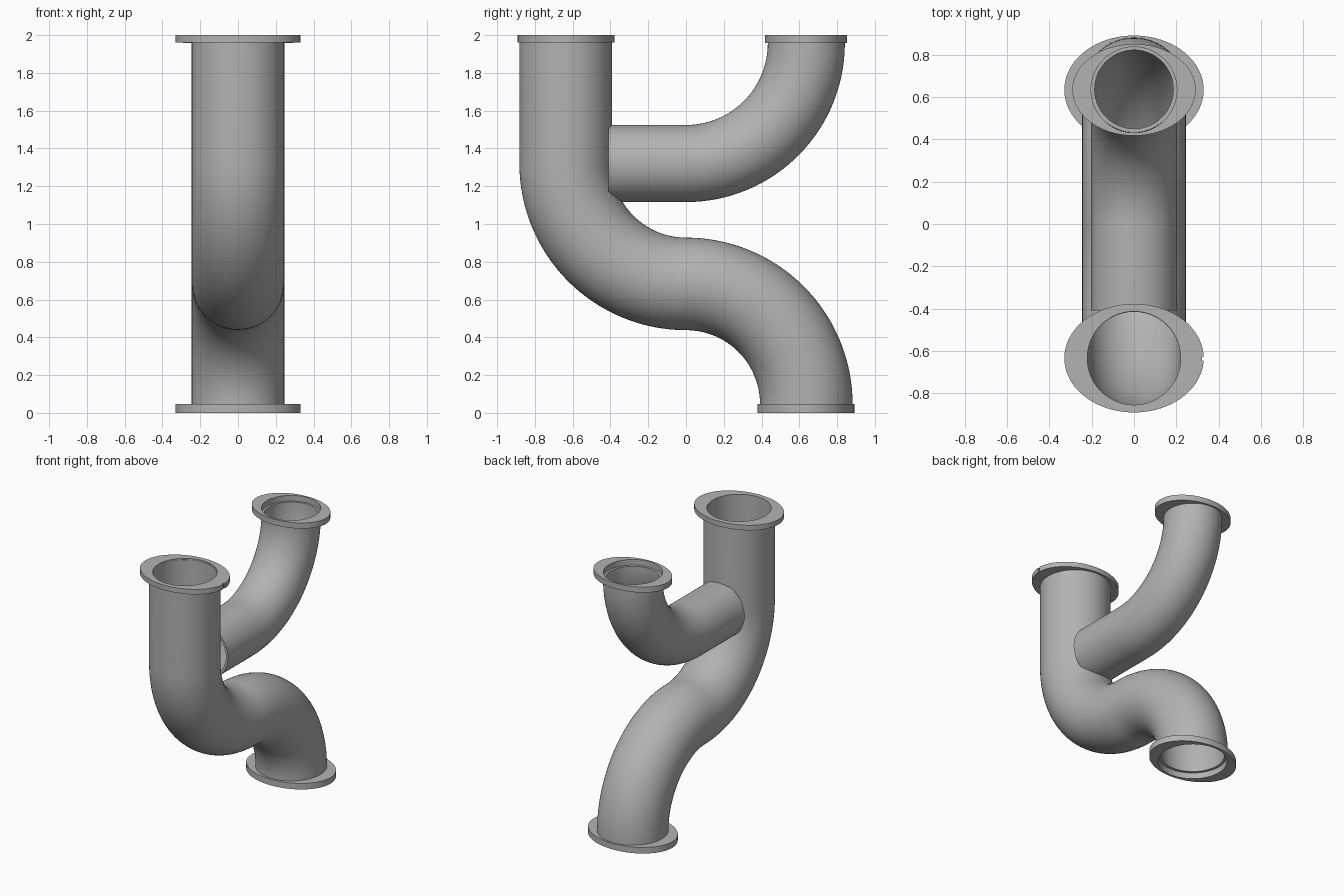
import bpy, bmesh
from math import sin, cos, pi, radians

cube = bpy.data.objects.get("Cube")
if cube:
    bpy.data.objects.remove(cube, do_unlink=True)

grey = bpy.data.materials.new("pipe grey")
grey.use_nodes = True
grey.diffuse_color = (0.45, 0.45, 0.45, 1)
grey.node_tree.nodes["Principled BSDF"].inputs["Base Color"].default_value = grey.diffuse_color

SEGS = 80
BEND = 0.637      # bend radius of every elbow
AXIS = 0.683      # height of the lower crossover
BRANCH_Z = 1.32   # height of the branch axis


def finish(name, bm):
    bmesh.ops.recalc_face_normals(bm, faces=bm.faces)
    mesh = bpy.data.meshes.new(name)
    bm.to_mesh(mesh)
    bm.free()
    mesh.materials.append(grey)
    obj = bpy.data.objects.new(name, mesh)
    bpy.context.collection.objects.link(obj)
    return obj


def smooth(obj):
    bpy.ops.object.select_all(action='DESELECT')
    obj.select_set(True)
    bpy.context.view_layer.objects.active = obj
    bpy.ops.object.shade_smooth_by_angle(angle=radians(35))


def bridge(bm, a, b):
    for i in range(SEGS):
        j = (i + 1) % SEGS
        bm.faces.new((a[i], a[j], b[j], b[i]))


def arc(cy, cz, start, end, steps=32):
    """Path stations (y, z, normal angle) along an elbow in the side plane."""
    angles = [radians(start + (end - start) * i / steps) for i in range(steps + 1)]
    return [(cy + BEND * cos(a), cz + BEND * sin(a), a) for a in angles]


def pipe(name, path, outer, inner):
    """Hollow round tube swept along stations in the side plane."""
    bm = bmesh.new()
    skins = []
    for r in (outer, inner):
        rings = []
        for y, z, a in path:
            rings.append([bm.verts.new((r * sin(t), y + r * cos(t) * cos(a), z + r * cos(t) * sin(a)))
                          for t in (2 * pi * i / SEGS for i in range(SEGS))])
        for p, q in zip(rings, rings[1:]):
            bridge(bm, p, q)
        skins.append(rings)
    for end in (0, -1):
        bridge(bm, skins[0][end], skins[1][end])
    obj = finish(name, bm)
    smooth(obj)
    return obj


def flange(name, y, z0, z1, rx, ry, hole):
    """Oval plate with a round hole."""
    bm = bmesh.new()
    loops = []
    for ax, ay, z in ((rx, ry, z0), (rx, ry, z1), (hole, hole, z1), (hole, hole, z0)):
        loops.append([bm.verts.new((ax * cos(t), y + ay * sin(t), z))
                      for t in (2 * pi * i / SEGS for i in range(SEGS))])
    for k in range(4):
        bridge(bm, loops[k], loops[(k + 1) % 4])
    return finish(name, bm)


# Main pipe: straight drop, then two opposite elbows
lower = arc(0, AXIS - BEND, 90, 0)
lower = [(y, z, a + pi) for y, z, a in lower]
main_path = [(-BEND, 1.99, pi)] + arc(0, BRANCH_Z, 180, 270) + lower[1:]
pipe("main_pipe", main_path, 0.245, 0.221)

# Branch: level run from the main pipe, then an elbow upwards
branch_path = [(-0.41, BRANCH_Z, -pi / 2)] + arc(0, BRANCH_Z + BEND, -90, 0)
pipe("branch_pipe", branch_path, 0.204, 0.186)

# Oval end flanges
inlet = flange("inlet_flange", -0.635, 1.962, 2.0, 0.33, 0.257, 0.221)
outlet = flange("outlet_flange", 0.635, 0, 0.046, 0.33, 0.257, 0.24)
branch = flange("branch_flange", 0.635, 1.957, 2.0, 0.292, 0.217, 0.203)

# Small index notch in the inlet flange
bm = bmesh.new()
bmesh.ops.create_cube(bm, size=1)
for v in bm.verts:
    v.co = (0.335 + v.co.x * 0.026, -0.637 + v.co.y * 0.016, 1.98 + v.co.z * 0.1)
cutter = finish("notch_cutter", bm)
cutter.hide_render = True
cut = inlet.modifiers.new("notch", 'BOOLEAN')
cut.object = cutter
cut.operation = 'DIFFERENCE'
cut.solver = 'EXACT'
bpy.context.view_layer.objects.active = inlet
bpy.ops.object.modifier_apply(modifier=cut.name)
bpy.data.objects.remove(cutter, do_unlink=True)

for obj in (inlet, outlet, branch):
    smooth(obj)
